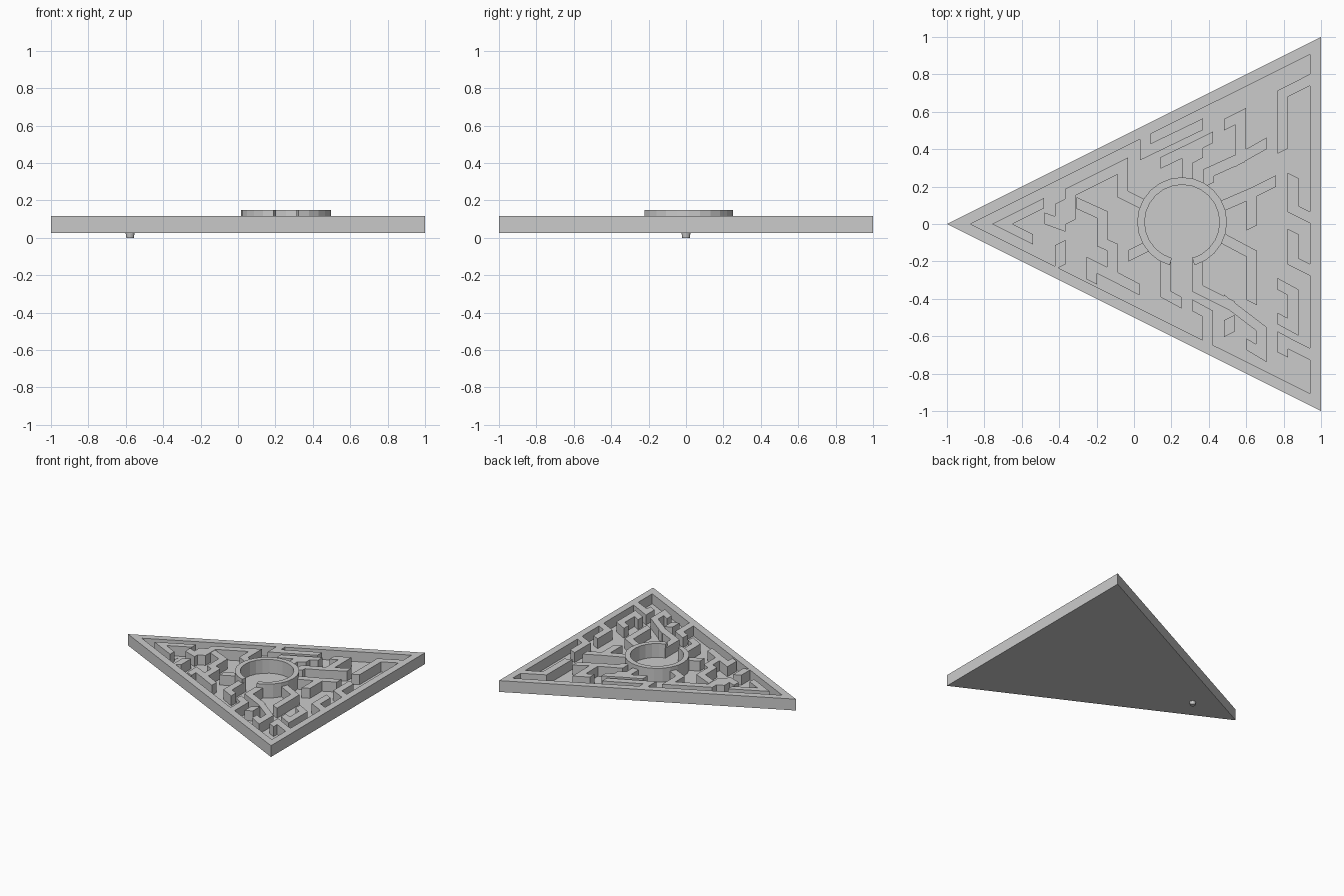
import bpy, bmesh
from math import sin, cos, radians

if "Cube" in bpy.data.objects:
    bpy.data.objects.remove(bpy.data.objects["Cube"])

BOTTOM, FLOOR, TOP, RIM = 0.025, 0.036, 0.118, 0.15
HW, HV = 0.0285, 0.031      # half wall width in x, and vertical half width of sloped walls


def finish(bm, name):
    bmesh.ops.recalc_face_normals(bm, faces=bm.faces[:])
    mesh = bpy.data.meshes.new(name)
    bm.to_mesh(mesh)
    bm.free()
    ob = bpy.data.objects.new(name, mesh)
    bpy.context.collection.objects.link(ob)
    return ob


def prism(bm, pts, z0, z1):
    lo = [bm.verts.new((x, y, z0)) for x, y in pts]
    hi = [bm.verts.new((x, y, z1)) for x, y in pts]
    bm.faces.new(lo[::-1])
    bm.faces.new(hi)
    n = len(pts)
    for i in range(n):
        j = (i + 1) % n
        bm.faces.new((lo[i], lo[j], hi[j], hi[i]))


def shell(bm, loops):
    """Skin a closed chain of (points, z) loops into a solid ring."""
    rows = [[bm.verts.new((x, y, z)) for x, y in pts] for pts, z in loops]
    n = len(rows[0])
    for a, b in zip(rows, rows[1:] + rows[:1]):
        for i in range(n):
            j = (i + 1) % n
            bm.faces.new((a[i], a[j], b[j], b[i]))


def circle(cx, cy, r, n):
    return [(cx + r * cos(radians(360 * i / n)), cy + r * sin(radians(360 * i / n))) for i in range(n)]


# outer frame
outer = [(-1, 0), (1, -1), (1, 1)]
inner = [(-0.875, 0), (0.942, -0.907), (0.942, 0.907)]
bm = bmesh.new()
shell(bm, [(outer, BOTTOM), (outer, TOP), (inner, TOP), (inner, BOTTOM)])
finish(bm, "outer_frame")

# thin floor plate
bm = bmesh.new()
prism(bm, [(-0.9, 0), (0.96, -0.93), (0.96, 0.93)], BOTTOM, FLOOR)
finish(bm, "floor_plate")

# tapered pivot under the narrow tip, hollow from above
bm = bmesh.new()
bmesh.ops.create_cone(bm, cap_ends=True, segments=16, radius1=0.02, radius2=0.026, depth=0.038)
bmesh.ops.translate(bm, verts=bm.verts[:], vec=(-0.577, 0, 0.019))
finish(bm, "pivot_pin")

# raised ring with a doorway
bm = bmesh.new()
N, CX, CY = 22, 0.257, 0.01
angles = [radians(-74 + (328 * i / N)) for i in range(N + 1)]
for a, b in zip(angles, angles[1:]):
    prism(bm, [(CX + r * cos(t), CY + r * sin(t)) for r, t in
               ((0.2, a), (0.24, a), (0.24, b), (0.2, b))], FLOOR, RIM)
bmesh.ops.remove_doubles(bm, verts=bm.verts[:], dist=1e-5)
seen = {}
for f in bm.faces[:]:
    seen.setdefault(frozenset(f.verts), []).append(f)
bm.faces.ensure_lookup_table()
inside = [f for f in bm.faces if len({e for e in f.edges if len(e.link_faces) > 2}) == 4]
bmesh.ops.delete(bm, geom=inside, context='FACES_ONLY')
finish(bm, "center_ring")


def wall(bm, *path):
    """Wall along vertical and half-slope runs; widths match the grid."""
    for (x0, y0), (x1, y1) in zip(path, path[1:]):
        if abs(x1 - x0) < 0.01:
            lo, hi = min(y0, y1), max(y0, y1)
            i = path.index((x0, y0))
            s = 0.5
            for a, b in zip(path, path[1:]):
                if abs(a[0] - b[0]) > 0.01:
                    s = 0.5 if (b[1] - a[1]) * (b[0] - a[0]) > 0 else -0.5
            d = s * HW
            prism(bm, [(x0 - HW, lo - d), (x0 + HW, lo + d), (x0 + HW, hi + d), (x0 - HW, hi - d)], FLOOR, TOP)
        else:
            if x0 > x1:
                x0, y0, x1, y1 = x1, y1, x0, y0
            s = (y1 - y0) / (x1 - x0)
            x0, y0, x1, y1 = x0 - HW, y0 - s * HW, x1 + HW, y1 + s * HW
            prism(bm, [(x0, y0 - HV), (x1, y1 - HV), (x1, y1 + HV), (x0, y0 + HV)], FLOOR, TOP)


# nested wedge at the narrow tip
bm = bmesh.new()
prism(bm, [(-0.76, 0), (-0.65, 0), (-0.48, 0.085), (-0.48, 0.14)], FLOOR, TOP)
prism(bm, [(-0.76, 0), (-0.54, -0.11), (-0.54, -0.055), (-0.65, 0)], FLOOR, TOP)
finish(bm, "tip_wedge")

# maze walls left of the ring
bm = bmesh.new()
wall(bm, (-0.395, -0.23), (-0.395, -0.10))
wall(bm, (-0.225, -0.31), (-0.225, -0.22), (-0.115, -0.275), (0.0, -0.335))
wall(bm, (-0.115, -0.275), (-0.115, -0.125), (-0.17, -0.10))
wall(bm, (-0.17, -0.10), (-0.17, 0.05), (-0.28, 0.10))
wall(bm, (-0.45, 0.02), (-0.395, 0.0))
wall(bm, (-0.395, 0.0), (-0.395, 0.12))
wall(bm, (-0.34, 0.01), (-0.34, 0.17), (-0.06, 0.31))
wall(bm, (-0.06, 0.31), (-0.06, 0.16), (0.03, 0.115))
wall(bm, (0.0, -0.155), (0.05, -0.13))
finish(bm, "left_walls")

# maze walls above the ring
bm = bmesh.new()
wall(bm, (0.06, 0.5), (0.06, 0.385), (0.34, 0.52))
wall(bm, (0.17, 0.34), (0.285, 0.395), (0.395, 0.45))
wall(bm, (0.285, 0.23), (0.285, 0.34), (0.34, 0.37))
wall(bm, (0.40, 0.21), (0.40, 0.275), (0.565, 0.35), (0.68, 0.415))
wall(bm, (0.51, 0.545), (0.57, 0.575))
wall(bm, (0.57, 0.575), (0.57, 0.35))
finish(bm, "upper_walls")

# maze walls right of the ring
bm = bmesh.new()
wall(bm, (0.95, 0.775), (0.795, 0.697), (0.795, 0.39))
wall(bm, (0.48, 0.10), (0.63, 0.165), (0.73, 0.215))
wall(bm, (0.63, 0.165), (0.63, -0.02))
wall(bm, (0.48, -0.08), (0.63, -0.16), (0.63, -0.42))
wall(bm, (0.85, 0.26), (0.85, 0.08), (0.95, 0.03))
wall(bm, (0.85, -0.04), (0.85, -0.20), (0.95, -0.25))
finish(bm, "right_walls")

# maze walls below the ring
bm = bmesh.new()
wall(bm, (0.17, -0.19), (0.17, -0.375), (0.225, -0.405))
wall(bm, (0.34, -0.19), (0.34, -0.345), (0.51, -0.43), (0.68, -0.56))
wall(bm, (0.34, -0.45), (0.395, -0.48), (0.395, -0.64))
wall(bm, (0.51, -0.50), (0.51, -0.59))
wall(bm, (0.68, -0.55), (0.68, -0.69), (0.63, -0.66))
wall(bm, (0.795, -0.335), (0.85, -0.365), (0.85, -0.55), (0.795, -0.52))
wall(bm, (0.795, -0.70), (0.795, -0.62), (0.85, -0.65), (0.95, -0.70))
finish(bm, "lower_walls")
